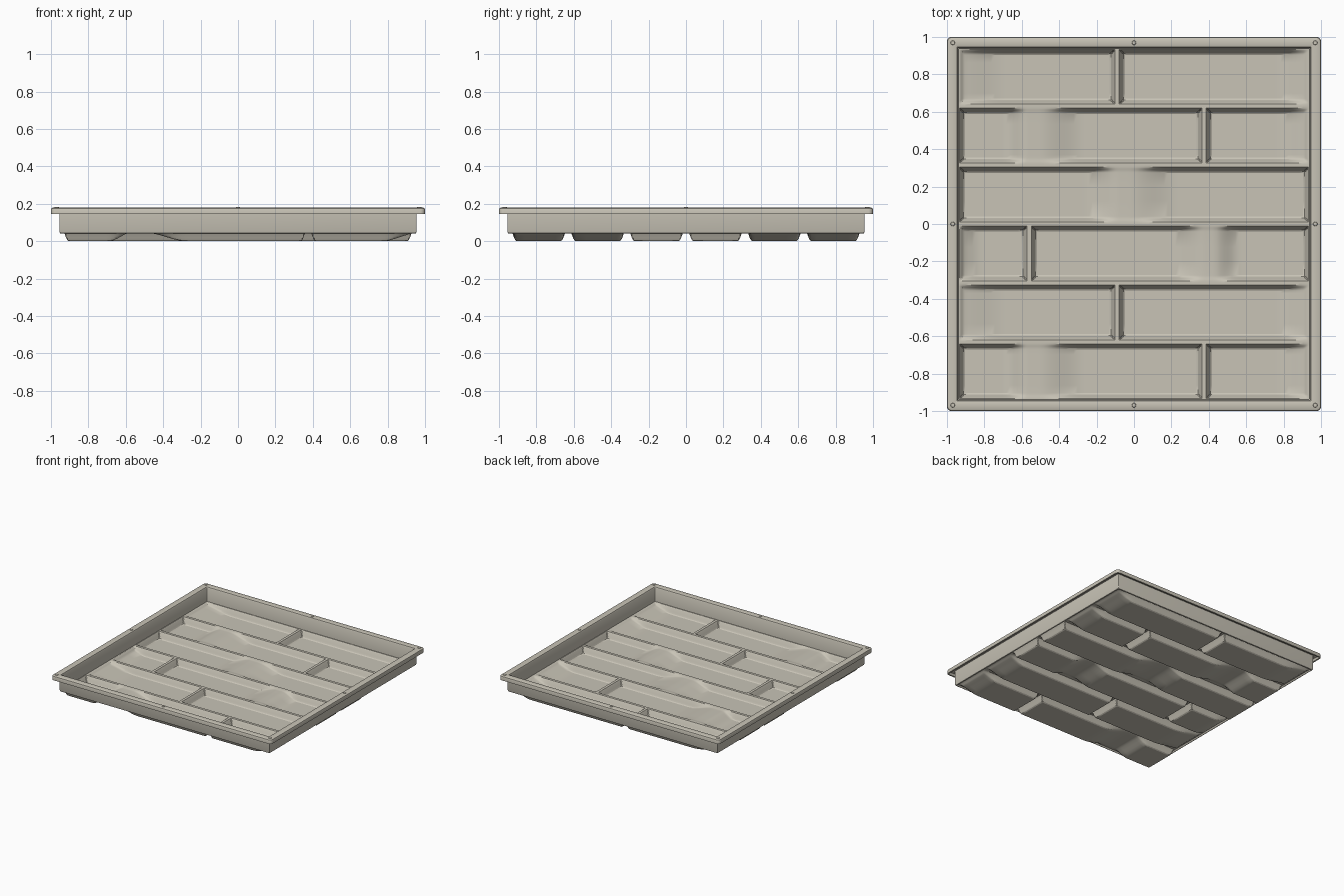
import bpy, bmesh, math

if "Cube" in bpy.data.objects:
    bpy.data.objects.remove(bpy.data.objects["Cube"])

stone = bpy.data.materials.new("warm light grey")
stone.diffuse_color = (0.58, 0.55, 0.47, 1)
stone.use_nodes = True
stone.node_tree.nodes["Principled BSDF"].inputs["Base Color"].default_value = stone.diffuse_color


def finish(bm, name, angle=28):
    """Turn a bmesh into a shaded, coloured object."""
    bmesh.ops.recalc_face_normals(bm, faces=bm.faces)
    me = bpy.data.meshes.new(name)
    bm.to_mesh(me)
    bm.free()
    me.materials.append(stone)
    ob = bpy.data.objects.new(name, me)
    bpy.context.collection.objects.link(ob)
    bpy.ops.object.select_all(action='DESELECT')
    ob.select_set(True)
    bpy.context.view_layer.objects.active = ob
    bpy.ops.object.shade_smooth_by_angle(angle=math.radians(angle))
    return ob


# --- Rim and side wall: one closed section carried round a rounded square ---
def ring(bm, s, z):
    r = max(0.006, s - 0.975)
    pts = []
    for k, (sx, sy) in enumerate([(1, 1), (-1, 1), (-1, -1), (1, -1)]):
        for i in range(6):
            a = math.pi / 2 * (k + i / 5)
            pts.append(bm.verts.new((sx * (s - r) + r * math.cos(a),
                                     sy * (s - r) + r * math.sin(a), z)))
    return pts


section = [(0.945, 0.04), (0.952, 0.043), (0.955, 0.052), (0.955, 0.166),
           (0.988, 0.166), (0.988, 0.145), (1.0, 0.145), (1.0, 0.168),
           (0.997, 0.176), (0.988, 0.18), (0.955, 0.18), (0.947, 0.177),
           (0.943, 0.168), (0.939, 0.062), (0.934, 0.055)]
bm = bmesh.new()
rings = [ring(bm, s, z) for s, z in section]
for j, a in enumerate(rings):
    b = rings[(j + 1) % len(rings)]
    for i in range(len(a)):
        k = (i + 1) % len(a)
        bm.faces.new((a[i], a[k], b[k], b[i]))
finish(bm, "rim_and_wall")

# --- Plank floor: pockets between ridges, each row with its own waves ---
PITCH, TOP, THICK = 0.315, 0.05, 0.012
END_A = [(-0.95, 0.035), (-0.69, 0), (0.77, 0), (0.95, 0.045)]
WAVE_B = [(-0.69, 0), (-0.57, 0.046), (-0.5, 0.046), (-0.27, 0),
          (0.77, 0), (0.95, 0.04)]
WAVE_C = [(-0.26, 0), (-0.08, 0.046), (-0.02, 0.046), (0.23, 0)]
WAVE_D = [(-0.95, 0.03), (-0.82, 0), (0.2, 0), (0.38, 0.046),
          (0.43, 0.046), (0.56, 0)]
# rows from front to back: wave points and x of the cross ridge
rows = [(WAVE_B, 0.375), (END_A, -0.09), (WAVE_D, -0.56),
        (WAVE_C, None), (WAVE_B, 0.375), (END_A, -0.09)]
ridge = [(0.0, 1), (0.011, 1), (0.018, 0.8), (0.026, 0.35), (0.033, 0.1), (0.041, 0)]


def lerp_points(pts, x, smooth):
    if x <= pts[0][0]:
        return pts[0][1]
    for (x0, z0), (x1, z1) in zip(pts, pts[1:]):
        if x <= x1:
            t = (x - x0) / (x1 - x0)
            if smooth:
                t = t * t * (3 - 2 * t)
            return z0 + (z1 - z0) * t
    return pts[-1][1]


def height(x, y):
    i = min(5, max(0, int((y + 0.945) / PITCH)))
    wave, cross = rows[i]
    f = lerp_points(wave, x, True)
    dy = abs(y - round(y / PITCH) * PITCH)
    d = [dy, max(0, 0.945 - abs(x))]
    if cross is not None:
        d.append(abs(x - cross))
    w = max(lerp_points(ridge, v, False) for v in d)
    return f + (max(TOP, f) - f) * w


def lines(creases, step):
    """Grid lines: close together at the ridges, evenly spaced between."""
    near = {round(c + s * d, 4) for c in creases for d, _ in ridge for s in (-1, 1)}
    near = {v for v in near if abs(v) < 0.946}
    n = int(1.89 / step)
    even = {round(-0.945 + 1.89 * i / n, 4) for i in range(n + 1)}
    even = {v for v in even if min(abs(v - c) for c in creases) > 0.045}
    return sorted(near | even)


xs = lines([-0.945, -0.56, -0.09, 0.375, 0.945], 0.02)
ys = lines([PITCH * k for k in range(-3, 4)], 0.08)
bm = bmesh.new()
layers = [[[bm.verts.new((x, y, height(x, y) + t)) for x in xs] for y in ys]
          for t in (0, THICK)]
for g in layers:
    for j in range(len(ys) - 1):
        for i in range(len(xs) - 1):
            bm.faces.new((g[j][i], g[j][i + 1], g[j + 1][i + 1], g[j + 1][i]))
# close the outer edge between the two skins
nx, ny = len(xs), len(ys)
loop = ([(0, i) for i in range(nx)] + [(j, nx - 1) for j in range(1, ny)] +
        [(ny - 1, i) for i in range(nx - 2, -1, -1)] + [(j, 0) for j in range(ny - 2, 0, -1)])
lo, hi = layers
for (a, b), (c, d) in zip(loop, loop[1:] + loop[:1]):
    bm.faces.new((lo[a][b], lo[c][d], hi[c][d], hi[a][b]))
finish(bm, "plank_floor")

# --- Small locating studs on the rim: corners and edge middles ---
bm = bmesh.new()
for sx in (-1, 0, 1):
    for sy in (-1, 0, 1):
        if sx or sy:
            made = bmesh.ops.create_cone(bm, cap_ends=True, segments=12,
                                         radius1=0.013, radius2=0.01, depth=0.006)
            bmesh.ops.translate(bm, verts=made["verts"],
                                vec=(sx * 0.969, sy * 0.969, 0.181))
finish(bm, "rim_studs")
